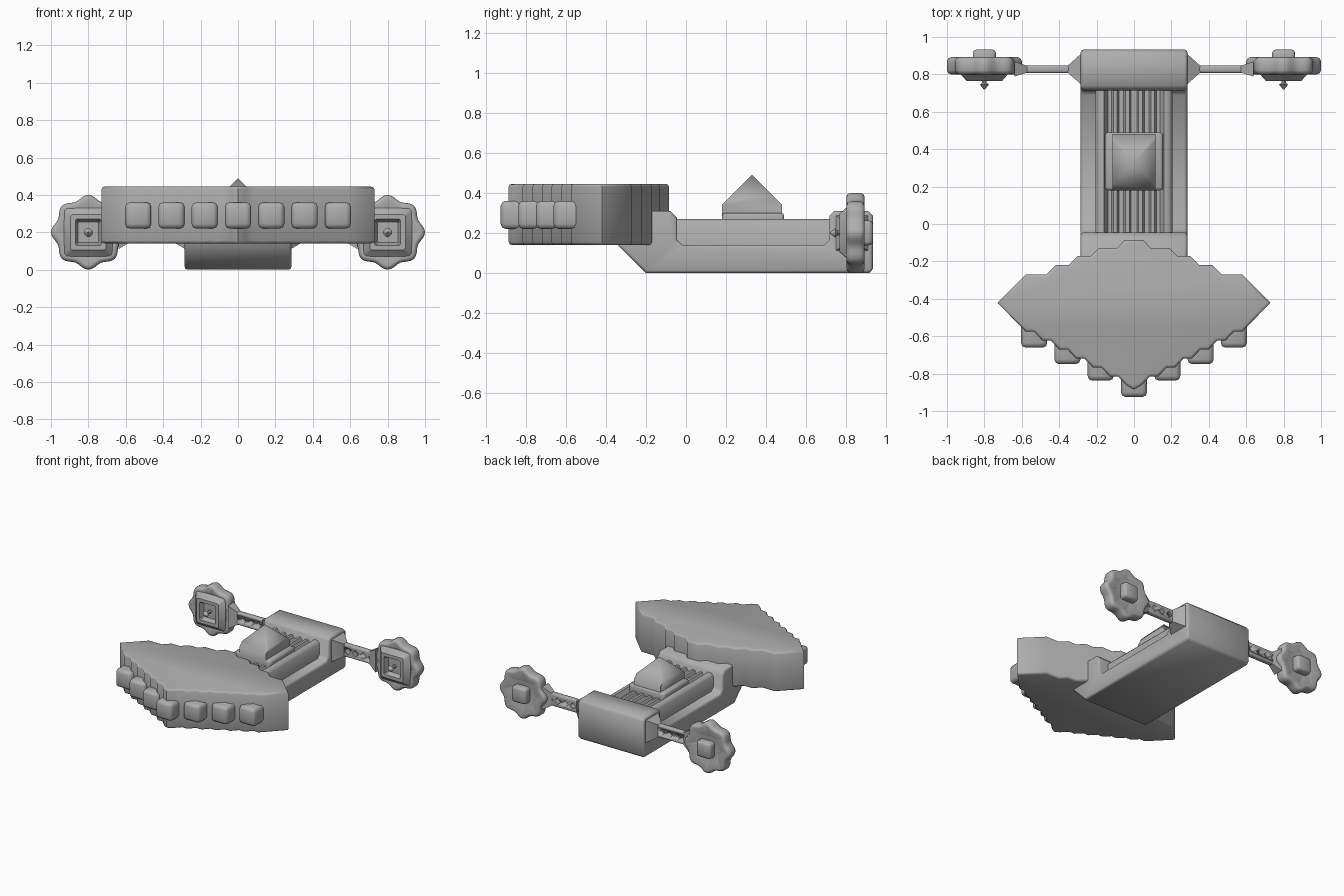
import bpy, bmesh, math
from mathutils import Vector

if "Cube" in bpy.data.objects:
    bpy.data.objects.remove(bpy.data.objects["Cube"])

GREY = (0.42, 0.42, 0.42, 1)
mat = bpy.data.materials.new("hull grey")
mat.use_nodes = True
mat.diffuse_color = GREY
mat.node_tree.nodes["Principled BSDF"].inputs["Base Color"].default_value = GREY


def finish(name, bm, angle=50):
    bmesh.ops.recalc_face_normals(bm, faces=bm.faces)
    mesh = bpy.data.meshes.new(name)
    bm.to_mesh(mesh)
    bm.free()
    ob = bpy.data.objects.new(name, mesh)
    bpy.context.collection.objects.link(ob)
    mesh.materials.append(mat)
    bpy.ops.object.select_all(action='DESELECT')
    ob.select_set(True)
    bpy.context.view_layer.objects.active = ob
    bpy.ops.object.shade_smooth_by_angle(angle=math.radians(angle))
    return ob


def prism(name, pts, axis, lo, hi, bevel=0.0, dish=0.0):
    """Extrude a 2D outline along an axis, chamfer its caps, optionally dish them."""
    bm = bmesh.new()
    place = {'x': lambda a, b, d: (d, a, b),
             'y': lambda a, b, d: (a, d, b),
             'z': lambda a, b, d: (a, b, d)}[axis]
    face = bm.faces.new([bm.verts.new(place(a, b, lo)) for a, b in pts])
    out = bmesh.ops.extrude_face_region(bm, geom=[face])["geom"]
    top = [g for g in out if isinstance(g, bmesh.types.BMFace)][0]
    bmesh.ops.translate(bm, vec=Vector(place(0, 0, hi - lo)),
                        verts=top.verts[:])
    bmesh.ops.recalc_face_normals(bm, faces=bm.faces)
    if bevel:
        edges = {e for f in (face, top) for e in f.edges}
        bmesh.ops.bevel(bm, geom=list(edges), offset=bevel, segments=2,
                        profile=0.5, affect='EDGES')
    if dish:
        caps = sorted(bm.faces, key=lambda f: f.calc_area())[-2:]
        bmesh.ops.inset_individual(bm, faces=caps, thickness=0.04, depth=-dish)
    return finish(name, bm)


def box(name, lo, hi, bevel=0.02):
    bm = bmesh.new()
    bmesh.ops.create_cube(bm, size=1)
    for v in bm.verts:
        v.co = [lo[i] if v.co[i] < 0 else hi[i] for i in range(3)]
    bmesh.ops.bevel(bm, geom=bm.edges[:], offset=bevel, segments=2,
                    profile=0.5, affect='EDGES')
    return finish(name, bm)


def frustum(name, rings, center):
    """Stack of square rings along y: (half width, y), ends capped."""
    bm = bmesh.new()
    loops = []
    for half, y in rings:
        c = half * 0.3
        outline = [(half, c), (c, half), (-c, half), (-half, c),
                   (-half, -c), (-c, -half), (c, -half), (half, -c)]
        k = 1 if half < 0.03 else 0.0
        sq = [(a, b) if k else (max(-half, min(half, a * 1.5)) * (1 if abs(a) > c else 2),
                                max(-half, min(half, b * 1.5)) * (1 if abs(b) > c else 2))
              for a, b in outline]
        loops.append([bm.verts.new((center[0] + a, y, center[1] + b)) for a, b in sq])
    for p, q in zip(loops, loops[1:]):
        for i in range(8):
            j = (i + 1) % 8
            bm.faces.new((p[i], p[j], q[j], q[i]))
    bm.faces.new(loops[0])
    bm.faces.new(loops[-1])
    return finish(name, bm, 40)


def mirrored(half):
    return half + [(-x, y) for x, y in reversed(half) if abs(x) > 1e-5]


# Arrow-shaped head with stepped edges
steps = [(0, -0.885)]
for i in range(6, -1, -1):
    x, y = 0.58 - 0.09 * i, -0.575 - 0.048 * i
    steps += [(x - 0.045, y), (x, y)]
steps = [p for p in steps if p[0] >= 0]
rear = [(0.73, -0.42), (0.58, -0.27), (0.47, -0.27), (0.42, -0.22), (0.35, -0.22),
        (0.30, -0.17), (0.23, -0.17), (0.19, -0.13), (0.09, -0.13), (0.05, -0.085)]
prism("head", mirrored(steps + rear), 'z', 0.14, 0.445, 0.015)

# Row of blocks along the head's leading edges
for i in range(-3, 4):
    x, y = i * 0.178, -0.925 + abs(i) * 0.088
    box("front_block", (x - 0.07, y, 0.22), (x + 0.07, y + 0.25, 0.36), 0.025)

# Hull with low side shelves, raised neck and rear box
hull = [(-0.34, 0.14), (-0.2, 0), (0.915, 0), (0.933, 0.02), (0.933, 0.285),
        (0.91, 0.31), (0.74, 0.31), (0.715, 0.285), (0.715, 0.165), (0.69, 0.14),
        (-0.02, 0.14), (-0.045, 0.165), (-0.045, 0.275), (-0.08, 0.31), (-0.34, 0.31)]
prism("hull", hull, 'x', -0.285, 0.285, 0.015)

# Raised deck with lengthwise ridges
deck = [(0.205, 0.12), (0.205, 0.25), (0.185, 0.27), (0.16, 0.27), (0.14, 0.235)]
for x in (0.1, 0.035):
    deck += [(x + 0.02, 0.235), (x + 0.01, 0.255), (x - 0.01, 0.255), (x - 0.02, 0.235)]
prism("deck", mirrored(deck), 'y', -0.08, 0.74)

# Peaked turret on the deck
box("turret_base", (-0.155, 0.18, 0.22), (0.155, 0.49, 0.3), 0.015)
peak = [(0.18, 0.26), (0.18, 0.34), (0.33, 0.49), (0.48, 0.34), (0.48, 0.26)]
turret = prism("turret", peak, 'x', -0.115, 0.115)
bm = bmesh.new()
bm.from_mesh(turret.data)
for s in (-1, 1):   # slope the turret's left and right sides to a point
    cut = bmesh.ops.bisect_plane(bm, geom=bm.verts[:] + bm.edges[:] + bm.faces[:],
                                 plane_co=(0, 0.33, 0.49), plane_no=(s, 0, 1),
                                 clear_outer=True, dist=1e-5)
    rim = [e for e in bm.edges if e.is_boundary]
    if rim:
        bmesh.ops.holes_fill(bm, edges=rim)
bmesh.ops.recalc_face_normals(bm, faces=bm.faces)
bm.to_mesh(turret.data)
bm.free()

# Wheels, hubs, spikes and pierced axles on both sides
for side, label in ((1, "left"), (-1, "right")):
    cx, cz = side * 0.8, 0.2
    petals = []
    for k in range(64):
        a = math.tau * k / 64
        r = 0.188 + 0.012 * math.cos(8 * a)
        petals.append((cx + r * math.cos(a), cz + r * math.sin(a)))
    prism(label + "_wheel", petals, 'y', 0.8, 0.892, 0.022, 0.015)
    frustum(label + "_boss", [(0.13, 0.83), (0.13, 0.805), (0.095, 0.765),
                              (0.07, 0.765), (0.055, 0.8)], (cx, cz))
    frustum(label + "_spike", [(0.012, 0.82), (0.012, 0.755), (0.024, 0.745),
                               (0.002, 0.718)], (cx, cz))
    box(label + "_hub", (cx - 0.062, 0.84, cz - 0.062), (cx + 0.062, 0.933, cz + 0.062))

    # Axle bar with diamond holes
    bar = box(label + "_axle", (min(side * 0.26, side * 0.68), 0.808, 0.15),
              (max(side * 0.26, side * 0.68), 0.848, 0.25), 0.01)
    cutters = bmesh.new()
    for k in range(4):
        x, h = side * (0.385 + 0.067 * k), 0.026
        f = cutters.faces.new([cutters.verts.new((x + dx * h, 0.7, 0.2 + dz * h))
                               for dx, dz in ((1, 0), (0, 1), (-1, 0), (0, -1))])
        g = bmesh.ops.extrude_face_region(cutters, geom=[f])["geom"]
        bmesh.ops.translate(cutters, vec=(0, 0.3, 0),
                            verts=[v for v in g if isinstance(v, bmesh.types.BMVert)])
    cutter = finish("hole_cutter", cutters)
    mod = bar.modifiers.new("holes", 'BOOLEAN')
    mod.operation, mod.object, mod.solver = 'DIFFERENCE', cutter, 'EXACT'
    bpy.context.view_layer.objects.active = bar
    bpy.ops.object.modifier_apply(modifier="holes")
    bpy.data.objects.remove(cutter)

    # Flares where the axle meets the rear box and the wheel
    for part, x0, x1, wide in (("root", 0.28, 0.355, 0.085), ("tip", 0.64, 0.57, 0.04)):
        bm = bmesh.new()
        rings = []
        for x, hy, hz in ((x0, wide, 0.09), (x1, 0.018, 0.048)):
            rings.append([bm.verts.new((side * x, 0.828 + a * hy, 0.2 + b * hz))
                          for a, b in ((1, 1), (-1, 1), (-1, -1), (1, -1))])
        for i in range(4):
            j = (i + 1) % 4
            bm.faces.new((rings[0][i], rings[0][j], rings[1][j], rings[1][i]))
        for ring in rings:
            bm.faces.new(ring)
        finish(f"{label}_axle_{part}", bm)
